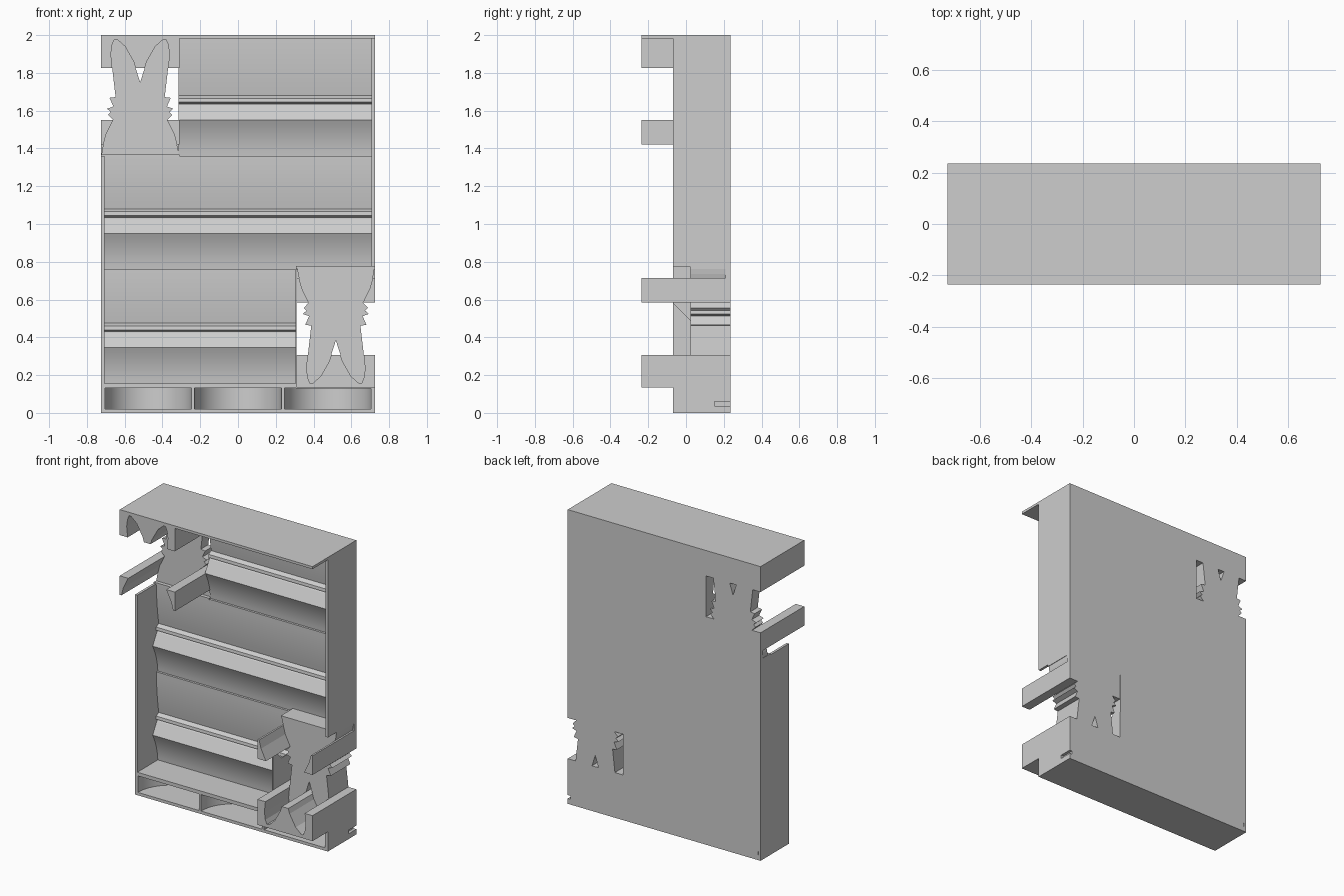
import bpy, bmesh, math
from mathutils import Vector

cube = bpy.data.objects.get("Cube")
if cube:
    bpy.data.objects.remove(cube, do_unlink=True)

grey = bpy.data.materials.new("plain_grey")
grey.use_nodes = True
grey.diffuse_color = (0.61, 0.61, 0.61, 1)
grey.node_tree.nodes["Principled BSDF"].inputs["Base Color"].default_value = (0.61, 0.61, 0.61, 1)

FRONT, BACK, LUG = -0.07, 0.235, -0.235   # body front, body back, lug front
HALF, WALL, TOP = 0.725, 0.017, 2.0


def prism(name, points, direction):
    """Close a loop of 3D points and extrude it along a direction."""
    bm = bmesh.new()
    face = bm.faces.new([bm.verts.new(p) for p in points])
    out = bmesh.ops.extrude_face_region(bm, geom=[face])
    moved = [g for g in out["geom"] if isinstance(g, bmesh.types.BMVert)]
    bmesh.ops.translate(bm, verts=moved, vec=Vector(direction))
    bmesh.ops.recalc_face_normals(bm, faces=bm.faces)
    mesh = bpy.data.meshes.new(name)
    bm.to_mesh(mesh)
    bm.free()
    mesh.materials.append(grey)
    obj = bpy.data.objects.new(name, mesh)
    bpy.context.collection.objects.link(obj)
    return obj


def box(name, x0, x1, y0, y1, z0, z1):
    loop = [(x0, y0, z0), (x1, y0, z0), (x1, y1, z0), (x0, y1, z0)]
    return prism(name, loop, (0, 0, z1 - z0))


def cut(obj, cutter):
    mod = obj.modifiers.new("cut", "BOOLEAN")
    mod.operation = "DIFFERENCE"
    mod.solver = "EXACT"
    mod.object = cutter
    cutter.hide_render = True
    cutter.hide_set(True)


def smooth(obj):
    bpy.ops.object.select_all(action="DESELECT")
    obj.select_set(True)
    bpy.context.view_layer.objects.active = obj
    bpy.ops.object.shade_smooth_by_angle(angle=math.radians(25))


# Contoured shelf rows: overhang, rising strip, bead, then a shallow hollow
def shelf_row(name, x0, x1, z0, z1):
    n = 8
    prof = []
    for i in range(n + 1):
        t = i / n
        prof.append((0.15 - 0.01 * t - 0.045 * t * t, z0 + 0.19 * t))
    prof += [(0.14, z0 + 0.27), (0.148, z0 + 0.275), (0.13, z0 + 0.285),
             (0.133, z0 + 0.305), (0.16, z0 + 0.32)]
    low = z0 + 0.32
    for i in range(1, n + 1):
        t = i / n
        prof.append((0.135 + 0.025 * (1 - t) ** 2, low + (z1 - low) * t))
    prof += [(BACK, z1), (BACK, z0)]
    smooth(prism(name, [(x0, y, z) for y, z in prof], (x1 - x0, 0, 0)))


shelf_row("lower_shelf", -HALF + WALL, 0.308, 0.155, 0.76)
shelf_row("middle_shelf", -HALF + WALL, HALF - WALL, 0.76, 1.36)
shelf_row("upper_shelf", -0.315, HALF - WALL, 1.36, TOP - WALL)

# Outer shell
box("top_plate", -HALF, HALF, LUG, BACK, TOP - WALL, TOP)
box("left_wall", HALF - WALL, HALF, FRONT, BACK, 0.775, TOP)
box("right_wall", -HALF, -HALF + WALL, FRONT, BACK, 0, 1.36)
box("lower_recess_cap", 0.308, HALF, 0.02, BACK, 0.762, 0.778)
box("upper_recess_floor", -HALF, -0.31, 0.13, BACK, 1.354, 1.368)

# Divider between the lower shelf and its recess, with a sloped top
slope = [(FRONT, 0.135), (FRONT, 0.585), (0.025, 0.49), (BACK, 0.49), (BACK, 0.135)]
prism("divider_wall", [(0.304, y, z) for y, z in slope], (0.007, 0, 0))

# Base with three round-backed trays and a small notch at each side
box("base_floor", -HALF, HALF, FRONT, BACK, 0, 0.02)
box("base_roof", -HALF, 0.308, FRONT, BACK, 0.132, 0.156)
box("base_roof_left", 0.308, HALF, FRONT, BACK, 0.13, 0.136)
outline = [(HALF, BACK), (-HALF, BACK), (-HALF, FRONT)]
for centre in (-0.475, 0, 0.475):
    for i in range(25):
        a = math.pi * (1 - i / 24)
        outline.append((centre + 0.23 * math.cos(a), FRONT + 0.24 * math.sin(a)))
outline.append((HALF, FRONT))
trays = prism("base_trays", [(x, y, 0.02) for x, y in outline], (0, 0, 0.113))
smooth(trays)
for side in (-1, 1):
    x = side * HALF
    notch = box("notch_cutter", x - 0.02, x + 0.02, 0.15, 0.3, 0.036, 0.06)
    cut(trays, notch)

# Half outline of the rabbit: (sideways, height), from the base to the ear notch
RABBIT = [(0.206, 1.357), (0.2, 1.4), (0.18, 1.475), (0.143, 1.55), (0.17, 1.578),
          (0.155, 1.593), (0.175, 1.61), (0.142, 1.622), (0.162, 1.668), (0.13, 1.672),
          (0.145, 1.8), (0.155, 1.9), (0.148, 1.95), (0.136, 1.978), (0.12, 1.975),
          (0.08, 1.94), (0.035, 1.86), (0.0, 1.75)]


def rabbit_station(name, cx, flip, face_y):
    """Rabbit plate with two pairs of lugs hugging its outline."""
    def height(z):
        return 2.134 - z if flip else z
    loop = RABBIT + [(-x, z) for x, z in reversed(RABBIT[:-1])]

    def shape(label, y0, y1):
        pts = [(cx + x, y0, height(z)) for x, z in loop]
        return prism(label, pts, (0, y1 - y0, 0))

    def band(label, y0, z0, z1):
        za, zb = sorted((height(z0), height(z1)))
        return box(name + label, cx - 0.207, cx + 0.207, y0, BACK, za, zb)

    shape(name + "_rabbit", face_y, BACK)
    cutter = shape(name + "_rabbit_cutter", -0.4, 0.4)
    cut(band("_ear_block", LUG, 1.827, TOP), cutter)
    cut(band("_body_lug", LUG, 1.42, 1.55), cutter)
    band("_back_strip", 0.21, 1.36, 1.43)


rabbit_station("upper", -0.518, False, 0.155)
rabbit_station("lower", 0.518, True, 0.025)
